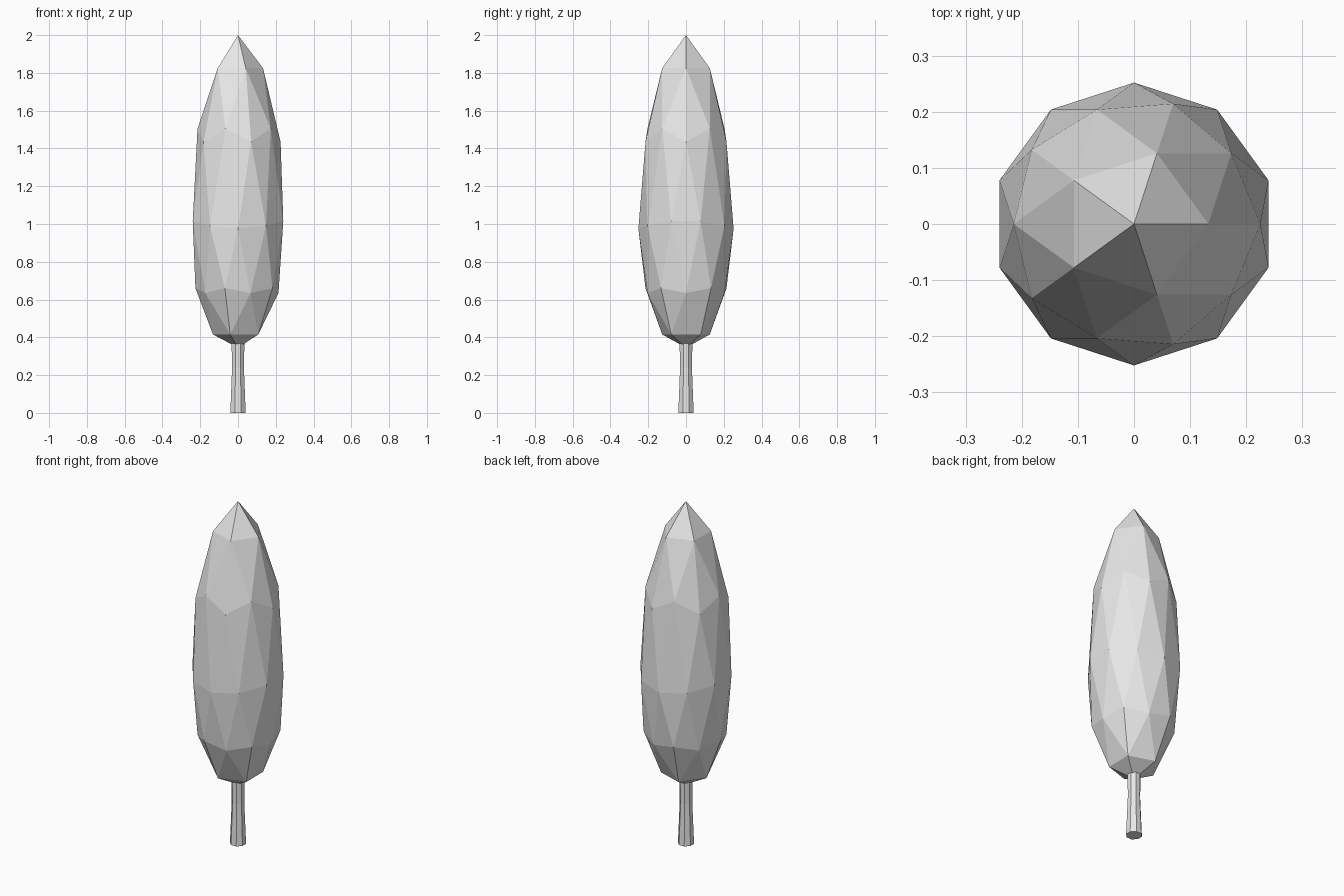
import bpy
import bmesh
import math

if "Cube" in bpy.data.objects:
    bpy.data.objects.remove(bpy.data.objects["Cube"], do_unlink=True)


def make_material(name, colour):
    mat = bpy.data.materials.new(name)
    mat.use_nodes = True
    mat.diffuse_color = colour
    mat.node_tree.nodes["Principled BSDF"].inputs["Base Color"].default_value = colour
    return mat


grey = make_material("plain grey", (0.8, 0.8, 0.8, 1))

# Foliage: a faceted ball stretched so each ring of points sits at its own height
RADIUS = 0.252
RING_HEIGHTS = {1.0: 2.0, 0.85: 1.825, 0.53: 1.505, 0.45: 1.435, 0.0: 1.02,
                -0.45: 0.66, -0.53: 0.635, -0.85: 0.415, -1.0: 0.345}
bpy.ops.mesh.primitive_ico_sphere_add(subdivisions=2, radius=1)
foliage = bpy.context.object
foliage.name = "foliage"
for v in foliage.data.vertices:
    level = min(RING_HEIGHTS, key=lambda h: abs(h - v.co.z))
    # the widest ring dips toward the front and back
    dip = 0.045 * v.co.y ** 2 if level == 0 else 0
    v.co = (v.co.x * RADIUS, v.co.y * RADIUS, RING_HEIGHTS[level] - dip)
foliage.data.materials.append(grey)

# Trunk: eight-sided post with a flared foot, closed at both ends
SIDES = 8
bm = bmesh.new()
rings = []
for radius, z in ((0.044, 0), (0.034, 0.24), (0.037, 0.38)):
    ring = []
    for i in range(SIDES):
        a = (i + 0.5) * math.tau / SIDES
        ring.append(bm.verts.new((radius * math.cos(a), radius * math.sin(a), z)))
    rings.append(ring)
for low, high in zip(rings, rings[1:]):
    for i in range(SIDES):
        j = (i + 1) % SIDES
        bm.faces.new((low[i], low[j], high[j], high[i]))
bm.faces.new(rings[0][::-1])
bm.faces.new(rings[-1])
mesh = bpy.data.meshes.new("trunk")
bm.to_mesh(mesh)
bm.free()
mesh.materials.append(grey)
trunk = bpy.data.objects.new("trunk", mesh)
bpy.context.collection.objects.link(trunk)
